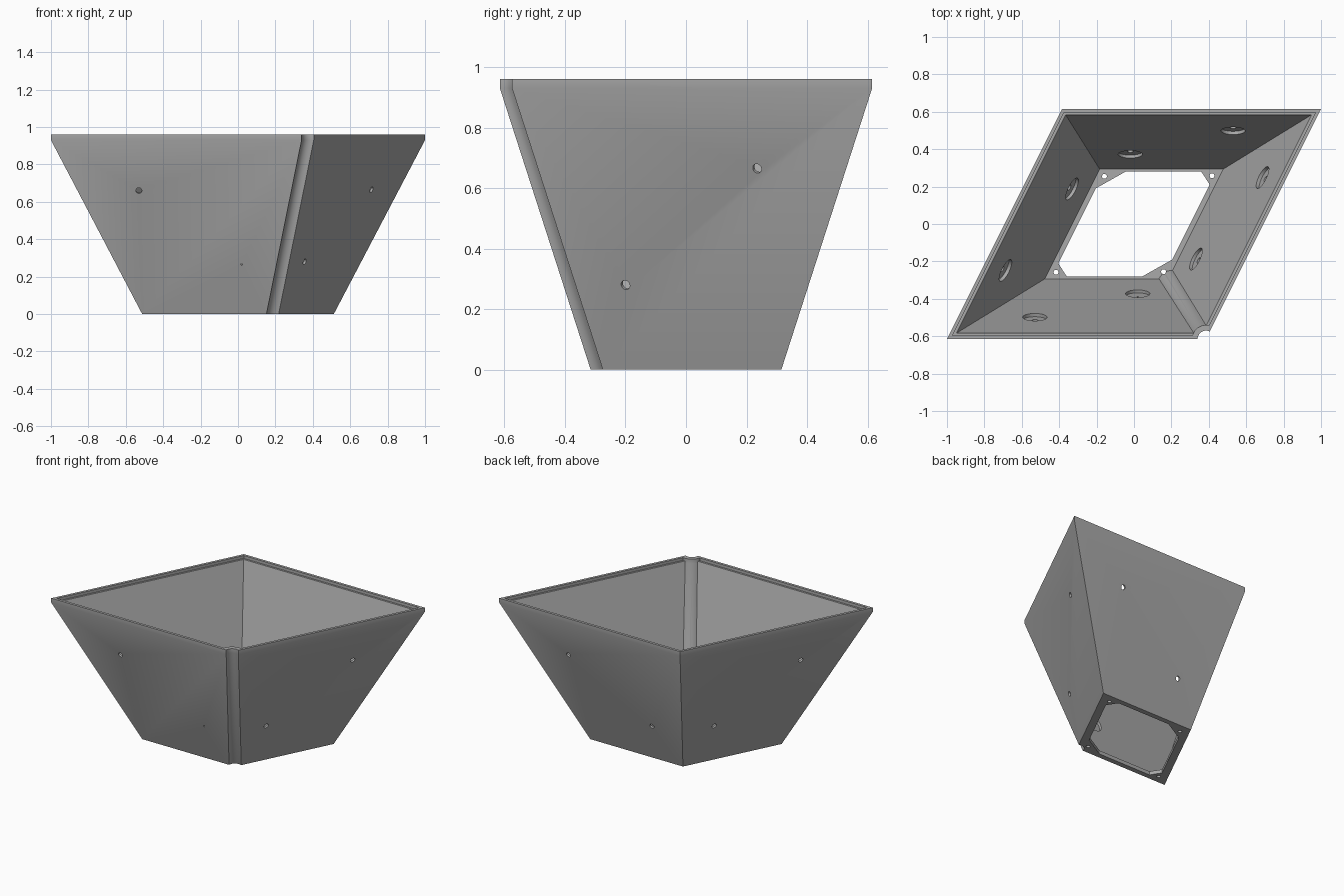
import bpy, bmesh
from mathutils import Vector

old = bpy.data.objects.get("Cube")
if old:
    bpy.data.objects.remove(old)

grey = bpy.data.materials.new("plain grey")
grey.use_nodes = True
colour = (0.4, 0.4, 0.4, 1)
grey.diffuse_color = colour
grey.node_tree.nodes["Principled BSDF"].inputs["Base Color"].default_value = colour


def loft(name, rings):
    """Closed solid through rings of equal point count."""
    bm = bmesh.new()
    loops = [[bm.verts.new(p) for p in ring] for ring in rings]
    n = len(loops[0])
    for a, b in zip(loops, loops[1:]):
        for i in range(n):
            j = (i + 1) % n
            bm.faces.new((a[i], a[j], b[j], b[i]))
    bm.faces.new(loops[0][::-1])
    bm.faces.new(loops[-1])
    bmesh.ops.recalc_face_normals(bm, faces=bm.faces)
    mesh = bpy.data.meshes.new(name)
    bm.to_mesh(mesh)
    bm.free()
    obj = bpy.data.objects.new(name, mesh)
    obj.data.materials.append(grey)
    bpy.context.collection.objects.link(obj)
    return obj


def rhombus(z, h):
    """Slanted outline with half depth h at height z."""
    k = 1.626
    return [(-k * h, -h, z), ((k - 1) * h, -h, z), (k * h, h, z), ((1 - k) * h, h, z)]


def cylinder(name, a, b, r, n=32):
    a, b = Vector(a), Vector(b)
    turn = (b - a).to_track_quat('Z', 'Y')
    rings = []
    for c in (a, b):
        rings.append([c + turn @ circle_point(i, n, r) for i in range(n)])
    return loft(name, rings)


def circle_point(i, n, r):
    v = Vector((r, 0, 0))
    v.rotate(Vector((0, 0, 1)).rotation_difference(Vector((0, 0, 1))))
    from math import cos, sin, tau
    return Vector((r * cos(tau * i / n), r * sin(tau * i / n), 0))


def subtract(obj, cutter):
    mod = obj.modifiers.new("cut", 'BOOLEAN')
    mod.operation = 'DIFFERENCE'
    mod.solver = 'EXACT'
    mod.object = cutter
    bpy.context.view_layer.objects.active = obj
    bpy.ops.object.modifier_apply(modifier=mod.name)
    bpy.data.objects.remove(cutter)


SLOPE = 0.3 / 0.93
TOP, RIM, BASE = 0.96, 0.93, 0.315


def half(z):
    return BASE + SLOPE * min(z, RIM)


def corner_column(name, r):
    """Round column following the front left corner edge."""
    rings = []
    for z in (-0.05, RIM, 1.05):
        c = Vector((0.626 * half(z), -half(z), z))
        rings.append([c + circle_point(i, 40, r) for i in range(40)])
    return loft(name, rings)


# Tapered outer body with an upright rim
body = loft("tapered_shell", [rhombus(0, BASE), rhombus(RIM, half(RIM)), rhombus(TOP, half(RIM))])

# Hollow with a stepped ledge, leaving a rounded rib in the grooved corner
FLOOR, LEDGE = 0.025, 0.94
hollow = loft("hollow", [rhombus(FLOOR, half(FLOOR) - 0.03), rhombus(LEDGE, 0.584),
                         rhombus(LEDGE, 0.597), rhombus(1.0, 0.597)])
subtract(hollow, corner_column("rib", 0.075))
subtract(body, hollow)
subtract(body, corner_column("groove", 0.045))

# Floor opening with chopped corners
edge = [(-0.36, -0.28), (0.045, -0.28), (0.205, -0.19), (0.405, 0.21)]
edge += [(-x, -y) for x, y in edge]
subtract(body, loft("opening", [[(x, y, z) for x, y in edge] for z in (-0.1, 0.06)]))

# Screw holes in the floor corners
for x, y in ((0.417, 0.258), (-0.417, -0.258), (0.158, -0.255), (-0.158, 0.255)):
    subtract(body, cylinder("floor_hole", (x, y, -0.1), (x, y, 0.1), 0.013, 16))

# Wall holes with round pockets on the inside, repeated on opposite walls
front_out = Vector((0, -1, -SLOPE)).normalized()
side_out = Vector((2 / 5 ** 0.5, -1 / 5 ** 0.5, -SLOPE)).normalized()
spots = []
for x, z, r in ((-0.53, 0.66, 0.016), (0.02, 0.265, 0.005)):
    spots.append((Vector((x, -half(z), z)), front_out, r))
for y, z in ((0.235, 0.665), (-0.2, 0.28)):
    spots.append((Vector((1.126 * half(z) + y / 2, y, z)), side_out, 0.016))
for sign in (1, -1):
    flip = Vector((sign, sign, 1))
    for p, n, r in spots:
        p, n = p * flip, n * flip
        r = 0.016 if sign < 0 else r
        subtract(body, cylinder("wall_hole", p + n * 0.05, p - n * 0.06, r, 20))
        subtract(body, cylinder("pocket", p - n * 0.013, p - n * 0.06, 0.065))

bpy.ops.object.select_all(action='DESELECT')
body.select_set(True)
bpy.context.view_layer.objects.active = body
bpy.ops.object.shade_smooth_by_angle(angle=0.5)
